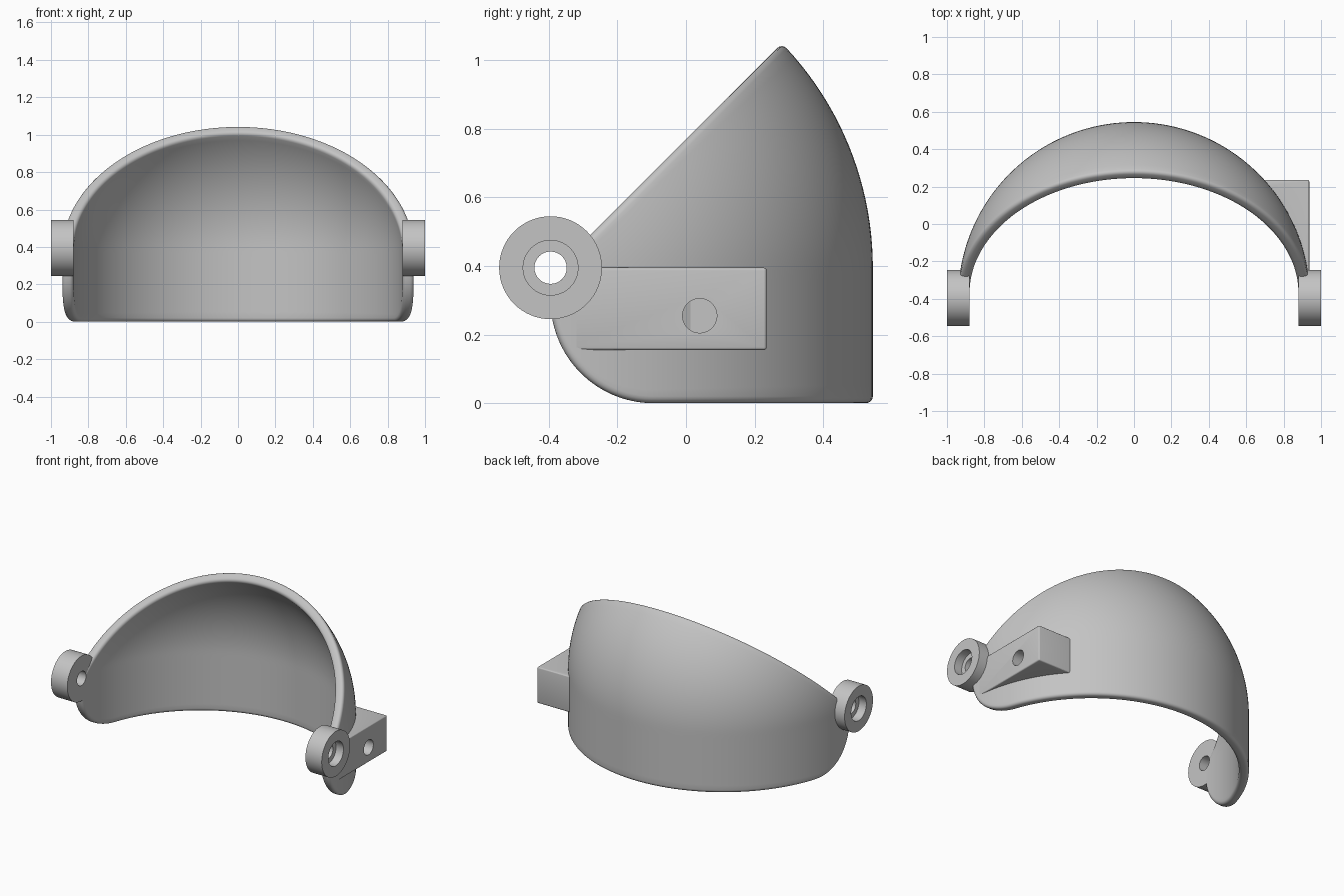
import bpy, bmesh
from math import sin, cos, atan, asin, sqrt, pi, hypot, radians

if "Cube" in bpy.data.objects:
    bpy.data.objects.remove(bpy.data.objects["Cube"])

HUB_Y, HUB_Z = -0.395, 0.395      # pivot axis, also the dome centre
R_OUT, R_IN = 0.94, 0.88
ROUND = 0.02                      # rim rounding
CORNER = 0.3                      # lower front corner radius

grey = bpy.data.materials.new("plain_grey")
grey.use_nodes = True
grey.diffuse_color = (0.55, 0.55, 0.55, 1)
grey.node_tree.nodes["Principled BSDF"].inputs["Base Color"].default_value = (0.55, 0.55, 0.55, 1)


def make_object(name, bm):
    bmesh.ops.recalc_face_normals(bm, faces=bm.faces)
    mesh = bpy.data.meshes.new(name)
    bm.to_mesh(mesh)
    bm.free()
    mesh.materials.append(grey)
    ob = bpy.data.objects.new(name, mesh)
    bpy.context.collection.objects.link(ob)
    return ob


def activate(ob):
    bpy.ops.object.select_all(action='DESELECT')
    ob.select_set(True)
    bpy.context.view_layer.objects.active = ob


def smooth(ob):
    activate(ob)
    bpy.ops.object.shade_smooth_by_angle(angle=radians(30))


def lathe_x(name, profile, sides=64):
    """Spin a closed (x, radius) profile about the pivot axis."""
    bm = bmesh.new()
    rings = [[bm.verts.new((x, HUB_Y + r * cos(2 * pi * k / sides), HUB_Z + r * sin(2 * pi * k / sides)))
              for k in range(sides)] for x, r in profile]
    for a, b in zip(rings, rings[1:] + rings[:1]):
        for k in range(sides):
            n = (k + 1) % sides
            bm.faces.new((a[k], a[n], b[n], b[k]))
    return make_object(name, bm)


def drill(target, x, y, z, radius, depth):
    """Cut a hole along x, then throw the cutter away."""
    bpy.ops.mesh.primitive_cylinder_add(vertices=48, radius=radius, depth=depth,
                                        location=(x, y, z), rotation=(0, pi / 2, 0))
    cutter = bpy.context.object
    cutter.hide_render = True
    activate(target)
    mod = target.modifiers.new("hole", 'BOOLEAN')
    mod.operation, mod.solver, mod.object = 'DIFFERENCE', 'EXACT', cutter
    bpy.ops.object.modifier_apply(modifier=mod.name)
    bpy.data.objects.remove(cutter)


# Curved shell: half cylinder below, dome above, cut by a slanted plane
COLS, ROWS = 128, 32


def shell_point(i, j, r, inset):
    start = asin(inset / r)
    theta = start + (pi - 2 * start) * (1 - cos(pi * i / COLS)) / 2
    s = max(sin(theta), 0)
    # lower edge: flat, with a round corner towards the front
    across = max(CORNER - r * s, 0)
    rad = CORNER - inset
    low = CORNER - sqrt(max(rad * rad - across * across, 0)) - HUB_Z
    # upper edge: slanted plane just below the pivot axis
    k = (0.02 + inset * sqrt(2)) / r
    high = r * (atan(s) - asin(k / hypot(1, s)))
    a = low + (high - low) * j / ROWS
    phi = max(a, 0) / r
    z = HUB_Z + (a if a < 0 else r * sin(phi))
    return (r * cos(phi) * cos(theta), HUB_Y + r * cos(phi) * s, z)


rim = ([(i, 0) for i in range(COLS)] + [(COLS, j) for j in range(ROWS)]
       + [(i, ROWS) for i in range(COLS, 0, -1)] + [(0, j) for j in range(ROWS, 0, -1)])
grid = [(i, j) for i in range(COLS + 1) for j in range(ROWS + 1)]
steps = [k * pi / 8 for k in range(5)]
layers = [(R_OUT - ROUND + ROUND * cos(a), ROUND - ROUND * sin(a)) for a in steps]
layers += [(R_IN + ROUND - ROUND * sin(a), ROUND - ROUND * cos(a)) for a in steps]

bm = bmesh.new()
sheets = []
for n, (r, inset) in enumerate(layers):
    full = n in (0, len(layers) - 1)
    v = {ij: bm.verts.new(shell_point(*ij, r, inset)) for ij in (grid if full else rim)}
    sheets.append(v)
    if full:
        for i in range(COLS):
            for j in range(ROWS):
                bm.faces.new((v[i, j], v[i + 1, j], v[i + 1, j + 1], v[i, j + 1]))
for a, b in zip(sheets, sheets[1:]):
    for p, q in zip(rim, rim[1:] + rim[:1]):
        bm.faces.new((a[p], a[q], b[q], b[p]))
shell = make_object("curved_shell", bm)
drill(shell, 0, HUB_Y, HUB_Z, 0.047, 2.2)
smooth(shell)

# Pivot rings with a counterbore on the outside
ring_profile = [(0.88, 0.047), (0.88, 0.15), (1, 0.15), (1, 0.08), (0.945, 0.08), (0.945, 0.047)]
for side, name in ((1, "left_pivot_ring"), (-1, "right_pivot_ring")):
    smooth(lathe_x(name, [(side * x, r) for x, r in ring_profile]))

# Side block: flat outer face, inner face following the shell
FRONT, BACK, FACE = -0.34, 0.235, 0.937
outline = [(FACE, FRONT), (FACE, BACK)]
for k in range(17):
    y = BACK + (FRONT - BACK) * k / 16
    outline.append((sqrt(0.91 ** 2 - (y - HUB_Y) ** 2), y))
bm = bmesh.new()
base = bm.faces.new([bm.verts.new((x, y, 0.155)) for x, y in outline])
top = bmesh.ops.extrude_face_region(bm, geom=[base])["geom"]
bmesh.ops.translate(bm, vec=(0, 0, 0.24), verts=[g for g in top if isinstance(g, bmesh.types.BMVert)])
edges = [e for e in bm.edges if all(v.co.y > BACK - 0.001 or v.co.x > FACE - 0.001 for v in e.verts)
         and any(v.co.x > FACE - 0.001 and v.co.y > BACK - 0.001 for v in e.verts)]
bmesh.ops.bevel(bm, geom=edges, offset=0.008, segments=3, profile=0.5, affect='EDGES')
block = make_object("side_block", bm)
drill(block, FACE, 0.04, 0.255, 0.05, 0.18)
smooth(block)
